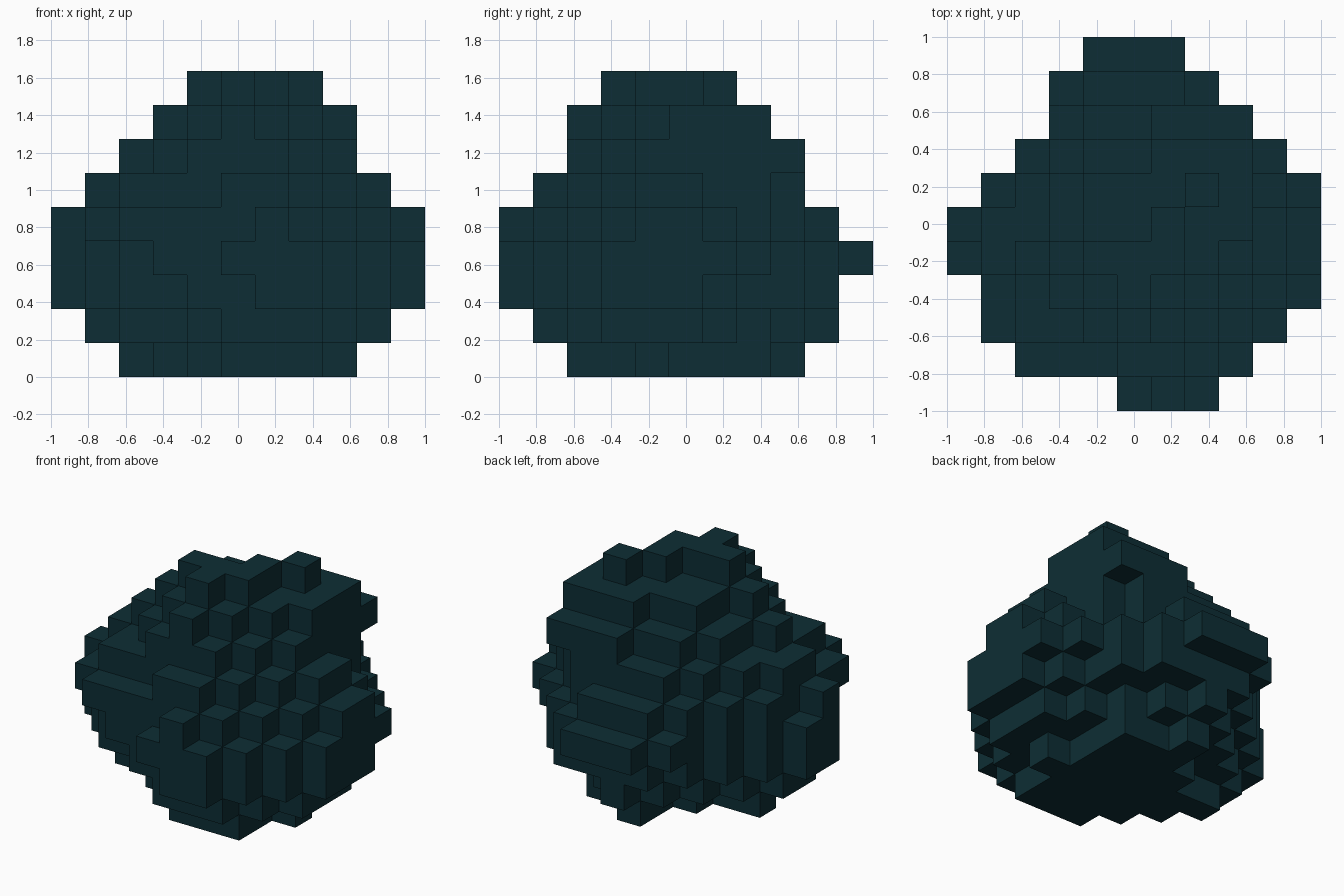
import bpy
import bmesh
from mathutils import Vector

# Remove only the default object
default = bpy.data.objects.get("Cube")
if default:
    bpy.data.objects.remove(default, do_unlink=True)

GRID = 11
BLOCK = 2 / GRID

# One octagon per layer, from the ground up:
# x range, y range, limits of x + y, limits of x - y
LAYERS = [
    ((2, 7), (2, 7), (7, 14), (-2, 5)),
    ((1, 9), (1, 9), (6, 14), (-4, 6)),
    ((0, 10), (1, 9), (4, 16), (-5, 7)),
    ((0, 10), (1, 10), (4, 16), (-5, 7)),
    ((1, 10), (1, 9), (3, 15), (-5, 6)),
    ((2, 8), (2, 8), (4, 15), (-4, 5)),
    ((3, 8), (2, 8), (6, 16), (-3, 4)),
    ((4, 8), (2, 7), (7, 15), (-2, 3)),
    ((4, 6), (4, 4), (8, 10), (0, 2)),
]

# Single blocks that stick out of each layer, as (x, y)
BUMPS = [
    [(2, 5), (5, 8), (8, 4)],
    [(1, 4), (2, 3)],
    [(6, 0), (7, 0)],
    [(5, 0), (6, 0), (7, 0), (3, 9), (4, 10)],
    [(0, 4), (6, 0)],
    [(1, 4), (1, 5), (5, 1), (6, 1), (9, 4), (9, 5)],
    [(2, 4)],
    [(3, 4)],
    [(5, 3), (6, 5), (7, 6)],
]

# Blocks broken out of the layers, as (x, y, layer)
CHIPS = {(3, 1, 2), (9, 7, 2), (10, 6, 2), (5, 8, 6), (5, 7, 7)}


def inside(value, limits):
    return limits[0] <= value <= limits[1]


def fill_blocks():
    """Collect the filled grid cells of the rock."""
    cells = set()
    for level, (xs, ys, sums, diffs) in enumerate(LAYERS):
        for x in range(GRID):
            for y in range(GRID):
                if (inside(x, xs) and inside(y, ys)
                        and inside(x + y, sums) and inside(x - y, diffs)):
                    cells.add((x, y, level))
        cells.update((x, y, level) for x, y in BUMPS[level])
    return cells - CHIPS


def build_shell(name, cells, material):
    """Make a mesh from the exposed sides of the cells."""
    bm = bmesh.new()
    corners = {}

    def corner(key):
        if key not in corners:
            x, y, z = key
            place = Vector((x - GRID / 2, y - GRID / 2, z)) * BLOCK
            corners[key] = bm.verts.new(place)
        return corners[key]

    for cell in sorted(cells):
        for axis in range(3):
            for side in (0, 1):
                neighbour = list(cell)
                neighbour[axis] += 1 if side else -1
                if tuple(neighbour) in cells:
                    continue
                ring = []
                for u, v in ((0, 0), (1, 0), (1, 1), (0, 1)):
                    key = list(cell)
                    key[axis] += side
                    key[(axis + 1) % 3] += u
                    key[(axis + 2) % 3] += v
                    ring.append(corner(tuple(key)))
                bm.faces.new(ring if side else ring[::-1])

    mesh = bpy.data.meshes.new(name)
    bm.to_mesh(mesh)
    bm.free()
    mesh.materials.append(material)
    shell = bpy.data.objects.new(name, mesh)
    bpy.context.collection.objects.link(shell)
    return shell


def flat_material(name, colour):
    material = bpy.data.materials.new(name)
    material.use_nodes = True
    material.diffuse_color = colour
    shader = material.node_tree.nodes["Principled BSDF"]
    shader.inputs["Base Color"].default_value = colour
    return material


# The stepped rock
dark_teal = flat_material("dark_teal", (0.004, 0.027, 0.035, 1))
build_shell("block_rock", fill_blocks(), dark_teal)
